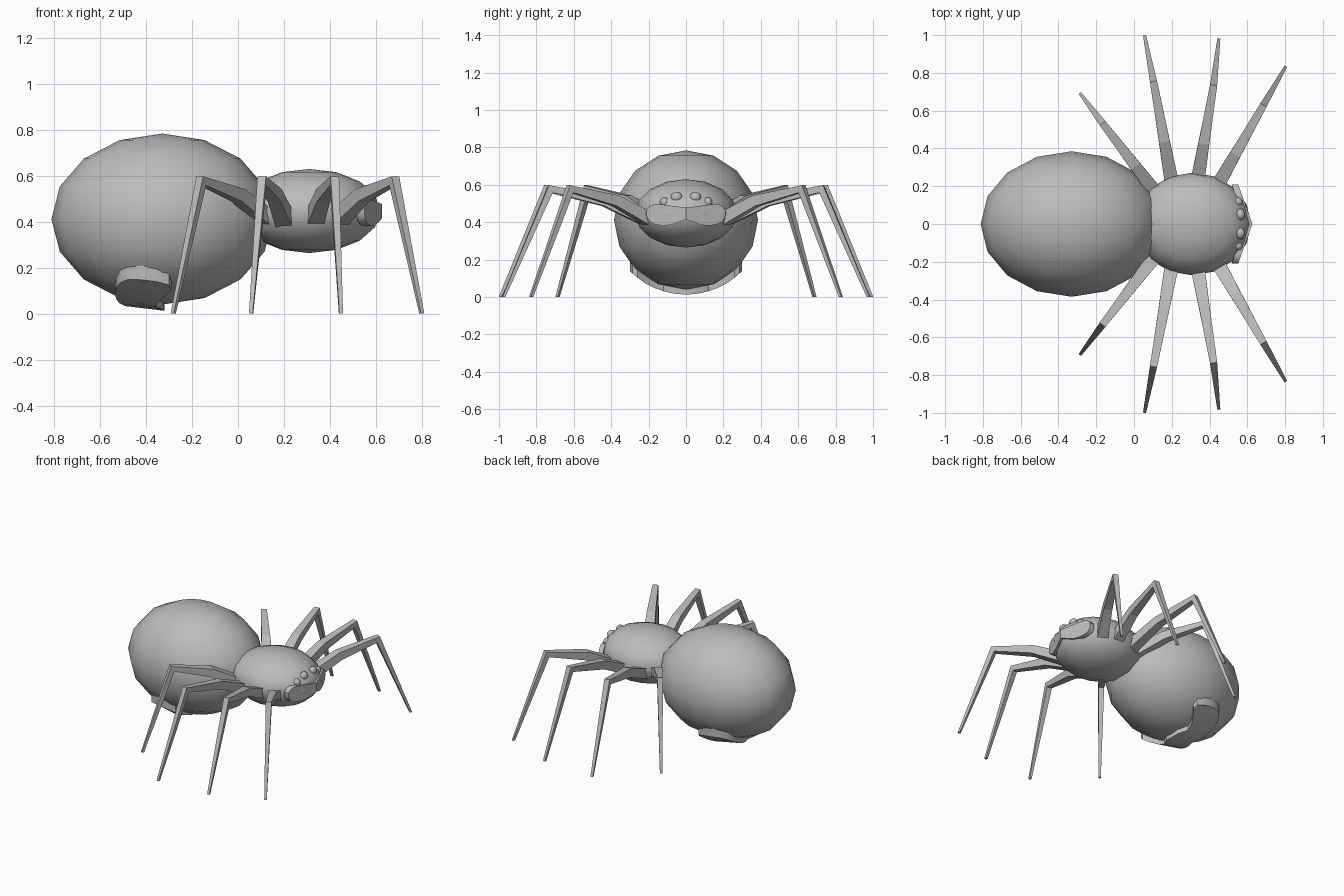
import bpy, bmesh, math
from mathutils import Vector

cube = bpy.data.objects.get("Cube")
if cube:
    bpy.data.objects.remove(cube, do_unlink=True)

grey = bpy.data.materials.new("body grey")
grey.use_nodes = True
tone = (0.5, 0.5, 0.5, 1)
grey.diffuse_color = tone
grey.node_tree.nodes["Principled BSDF"].inputs["Base Color"].default_value = tone


def make(name, bm, smooth=None):
    """Turn a bmesh into a named object, optionally smooth up to an angle."""
    bmesh.ops.recalc_face_normals(bm, faces=bm.faces)
    mesh = bpy.data.meshes.new(name)
    bm.to_mesh(mesh)
    bm.free()
    mesh.materials.append(grey)
    obj = bpy.data.objects.new(name, mesh)
    bpy.context.collection.objects.link(obj)
    if smooth:
        bpy.ops.object.select_all(action="DESELECT")
        obj.select_set(True)
        bpy.context.view_layer.objects.active = obj
        bpy.ops.object.shade_smooth_by_angle(angle=math.radians(smooth))
    return obj


def ellipsoid(name, center, radii, segments=16, rings=8):
    bm = bmesh.new()
    bmesh.ops.create_uvsphere(bm, u_segments=segments, v_segments=rings, radius=1)
    bmesh.ops.scale(bm, vec=radii, verts=bm.verts)
    bmesh.ops.translate(bm, vec=center, verts=bm.verts)
    return make(name, bm, 60)


def loft(name, rings, smooth=None):
    """Skin a row of four-cornered rings and cap both ends."""
    bm = bmesh.new()
    loops = [[bm.verts.new(p) for p in ring] for ring in rings]
    for a, b in zip(loops, loops[1:]):
        for i in range(4):
            j = (i + 1) % 4
            bm.faces.new((a[i], a[j], b[j], b[i]))
    bm.faces.new(loops[0])
    bm.faces.new(loops[-1])
    return make(name, bm, smooth)


# Body
ABDOMEN = Vector((-0.33, 0, 0.412))
ellipsoid("abdomen", ABDOMEN, (0.482, 0.385, 0.372))
ellipsoid("head_and_thorax", (0.31, 0, 0.447), (0.31, 0.272, 0.183))

# Eyes
for side, sign in (("left", 1), ("right", -1)):
    ellipsoid(side + "_inner_eye", (0.562, sign * 0.05, 0.533), (0.026, 0.031, 0.028), 12, 8)
    ellipsoid(side + "_outer_eye", (0.55, sign * 0.115, 0.507), (0.026, 0.025, 0.026), 12, 8)


def mirrored(half):
    """Half stations (y, low, high) from the middle outwards, made whole."""
    return [(-y, a, b) for y, a, b in reversed(half[1:])] + half


# Jaw plate, folded at the middle
jaw = [(0, 0.415, 0.478), (0.04, 0.40, 0.483), (0.08, 0.385, 0.488), (0.13, 0.382, 0.495),
       (0.17, 0.39, 0.497), (0.195, 0.405, 0.485), (0.21, 0.43, 0.465)]
rings = []
for y, low, high in mirrored(jaw):
    x = 0.627 - 0.36 * abs(y)
    rings.append([(x, y, low), (x, y, high), (x - 0.035, y, high), (x - 0.035, y, low)])
loft("jaw_plate", rings, 35)

# Belly marking, wrapped under the abdomen
marking = [(0, -0.49, -0.32), (0.06, -0.515, -0.325), (0.12, -0.53, -0.36), (0.17, -0.535, -0.35),
           (0.22, -0.53, -0.32), (0.26, -0.51, -0.29), (0.285, -0.48, -0.30), (0.3, -0.42, -0.35)]


def under(x, y, grow):
    u = (x - ABDOMEN.x) / (0.482 + grow)
    v = y / (0.385 + grow)
    return (x, y, ABDOMEN.z - (0.372 + grow) * math.sqrt(max(0, 1 - u * u - v * v)))


rings = [[under(back, y, 0.027), under(front, y, 0.027), under(front, y, -0.02), under(back, y, -0.02)]
         for y, back, front in mirrored(marking)]
loft("belly_marking", rings, 35)


# Legs: hip, bend, knee, foot with a tapering square section
def leg(name, hip, knee, foot, sign):
    hip, knee, foot = Vector((*hip, 0.415)), Vector((*knee, 0.578)), Vector((*foot, 0))
    bend = hip.lerp(knee, 0.42)
    bend.z = 0.515
    path = [hip, bend, knee, foot]
    out = foot - hip
    out.z = 0
    out.normalize()
    across = out.cross(Vector((0, 0, 1)))
    steps = [(b - a).normalized() for a, b in zip(path, path[1:])]
    tangents = [out, steps[0] + steps[1], steps[1] + steps[2], Vector((0, 0, -1))]
    rings = []
    for p, t, wide, tall in zip(path, tangents, (0.075, 0.058, 0.038, 0.016), (0.075, 0.058, 0.045, 0.016)):
        up = across.cross(t.normalized())
        a, b = across * wide / 2, up * tall / 2
        ring = [p + a + b, p - a + b, p - a - b, p + a - b]
        rings.append([(q.x, q.y * sign, q.z) for q in ring])
    loft(name, rings)


LEGS = {
    "front": ((0.44, 0.2), (0.68, 0.62), (0.8, 0.828)),
    "front_middle": ((0.335, 0.22), (0.42, 0.725), (0.448, 0.975)),
    "rear_middle": ((0.2, 0.22), (0.105, 0.745), (0.057, 0.992)),
    "rear": ((0.12, 0.16), (-0.16, 0.525), (-0.282, 0.687)),
}
for place, points in LEGS.items():
    for side, sign in (("left", 1), ("right", -1)):
        leg(f"{side}_{place}_leg", *points, sign)
